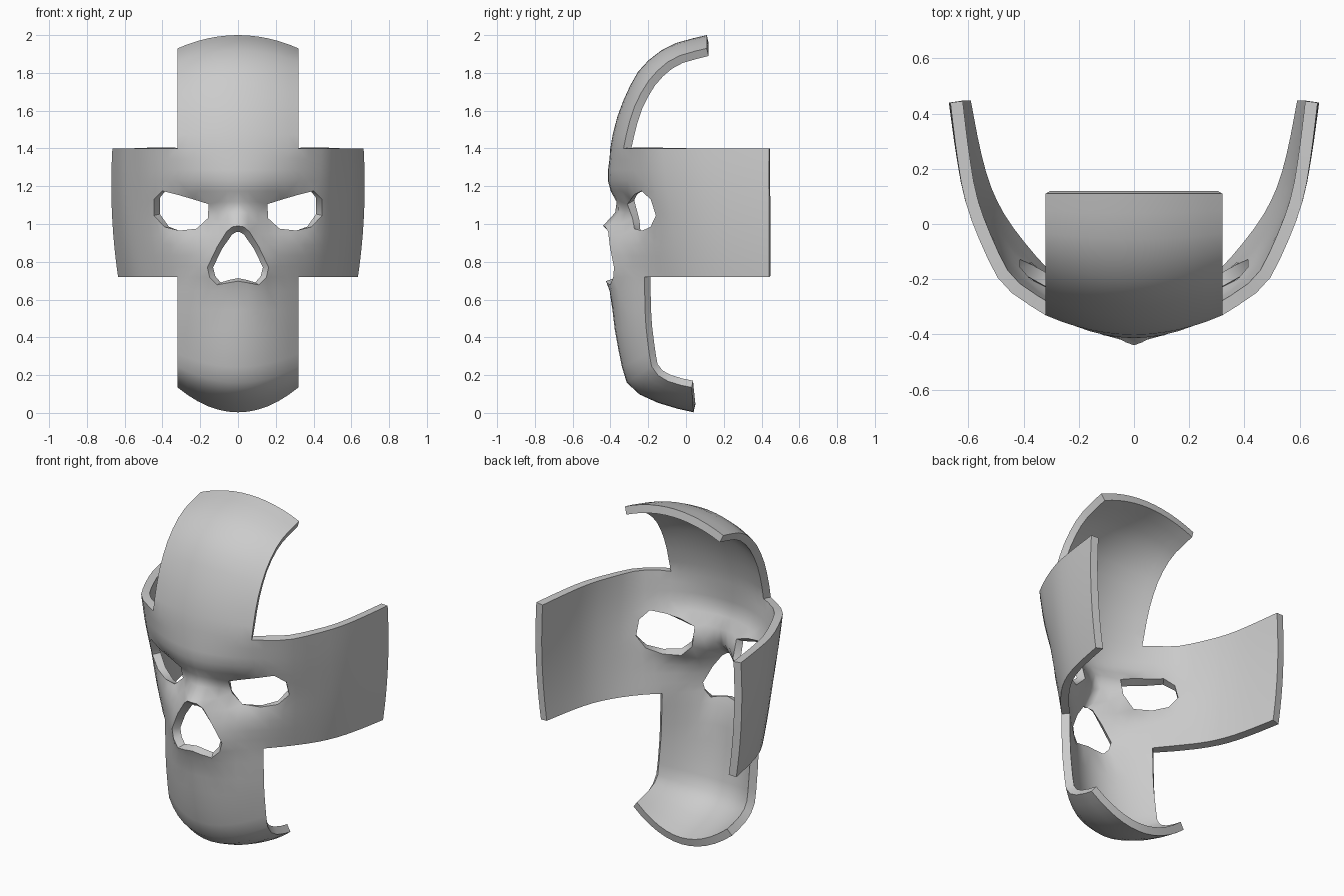
import bpy, math
from mathutils import Vector
from mathutils.geometry import delaunay_2d_cdt, intersect_point_line

if "Cube" in bpy.data.objects:
    bpy.data.objects.remove(bpy.data.objects["Cube"])

W, Z0, Z1 = 0.32, 0.72, 1.40      # strip half width, band bottom and top

# forehead and chin strips: (parameter, centre y, centre z, edge y, edge z)
UPPER = [(1.40, -.40, 1.40, -.33, 1.40), (1.53, -.375, 1.53, -.305, 1.52), (1.68, -.32, 1.68, -.26, 1.65),
         (1.85, -.235, 1.83, -.18, 1.78), (2.04, -.085, 1.945, -.06, 1.88), (2.24, .11, 2.0, .11, 1.93)]
LOWER = [(-.17, .04, .003, .03, .135), (0, -.14, .05, -.09, .165), (.16, -.30, .14, -.175, .23),
         (.33, -.35, .30, -.20, .36), (.50, -.385, .50, -.215, .50), (.72, -.40, .72, -.22, .72)]
# side band plan: (parameter, top x, top y, bottom x, bottom y)
BAND = [(.32, .32, -.33, .32, -.22), (.50, .47, -.225, .41, -.12), (.66, .55, -.08, .50, 0),
        (.83, .61, .08, .56, .12), (.99, .64, .24, .60, .26), (1.19, .665, .44, .635, .44)]

# openings in front view (right half)
EYE = [(.155, 1.105), (.16, 1.03), (.22, .975), (.31, .965), (.39, .985), (.445, 1.045),
       (.445, 1.13), (.40, 1.175), (.32, 1.155), (.235, 1.13)]
NOSE = [(0, .99), (0, .685), (.05, .675), (.11, .663), (.15, .715), (.162, .77),
        (.11, .88), (.06, .96), (.03, .985)]


def spline(table, p):
    """Smooth curve through the table rows at parameter p."""
    i = 0
    while i < len(table) - 2 and p > table[i + 1][0]:
        i += 1
    t = (p - table[i][0]) / (table[i + 1][0] - table[i][0])
    a, b = table[max(i - 1, 0)], table[min(i + 2, len(table) - 1)]
    out = []
    for k in range(1, 5):
        p0, p1, p2, p3 = a[k], table[i][k], table[i + 1][k], b[k]
        out.append(p1 + .5 * t * (p2 - p0 + t * (2*p0 - 5*p1 + 4*p2 - p3 + t * (3*(p1 - p2) + p3 - p0))))
    return out


def bump(x, z, cx, cz, sx, sz):
    return math.exp(-((x - cx) / sx) ** 2 - ((z - cz) / sz) ** 2)


def edge_distance(poly, p):
    best = 9
    for a, b in zip(poly[1:], poly[2:] + poly[:1]):
        a, b = Vector(a), Vector(b)
        f = max(0, min(1, intersect_point_line(p, a, b)[1]))
        best = min(best, (a.lerp(b, f) - p).length)
    return best


def inside(poly, p):
    hit = False
    for (x1, y1), (x2, y2) in zip(poly, poly[1:] + poly[:1]):
        if (y1 > p[1]) != (y2 > p[1]) and p[0] < x1 + (p[1] - y1) * (x2 - x1) / (y2 - y1):
            hit = not hit
    return hit


def surface(u, v):
    """Outer face of the mask at sheet position u, v."""
    t = (v - Z0) / (Z1 - Z0)
    if u <= W:
        if v > Z1:
            cy, cz, ey, ez = spline(UPPER, v)
        elif v < Z0:
            cy, cz, ey, ez = spline(LOWER, v)
        else:
            cy, cz, ey, ez = -.40, v, -.22 - .11 * t, v
        k = (u / W) ** 2
        x, y, z = u, cy + (ey - cy) * k, cz + (ez - cz) * k
    else:
        tx, ty, bx, by = spline(BAND, u)
        x = bx + (tx - bx) * t + .07 * t * (1 - t) * min(1, (u - W) / .5)
        y, z = by + (ty - by) * t, v
    # eye socket, brow, nose bridge, nose rim and tip
    y += .10 * bump(x, v, .22, 1.045, .15, .10)
    y += .03 * bump(x, v, 0, 1.10, .12, .06)
    y -= .015 * bump(x, v, 0, 1.25, .38, .09)
    y -= .025 * math.exp(-(edge_distance(NOSE, Vector((x, v))) / .05) ** 2)
    y -= .025 * bump(x, v, 0, .98, .06, .05)
    return Vector((x, y, z))


def sheet_u(x, z):
    lo, hi = 0, 1.19
    for _ in range(30):
        mid = (lo + hi) / 2
        lo, hi = (mid, hi) if surface(mid, z).x < x else (lo, mid)
    return lo


def steps(a, b, n):
    return [a + (b - a) * i / n for i in range(n + 1)]


# flat half sheet with the openings as fixed edges
holes = [[(sheet_u(x, z) if x > 0 else 0, z) for x, z in h] for h in (EYE, NOSE)]
verts, edges = [], []
for h in holes:
    n = len(verts)
    verts += [Vector(p) for p in h]
    edges += [(n + i, n + (i + 1) % len(h)) for i in range(len(h))]
inner, outer = steps(0, W, 6), steps(W, 1.19, 12)[1:]
mid_rows = steps(Z0, Z1, 12)
rows = steps(-.17, Z0, 10)[:-1] + mid_rows + steps(Z1, 2.24, 10)[1:]
for v in rows:
    for u in inner + (outer if v in mid_rows else []):
        p = Vector((u, v))
        if all(not inside(h, p) and min(edge_distance(h, p), (Vector(h[0]) - p).length) > .02 for h in holes):
            verts.append(p)
pts, _, tris, *_ = delaunay_2d_cdt(verts, edges, [], 0, 1e-5)

faces = []
for f in tris:
    c = sum((pts[i] for i in f), Vector((0, 0))) / len(f)
    in_cross = c.x < W or Z0 < c.y < Z1
    if in_cross and not any(inside(h, c) for h in holes):
        faces.append(list(f))
used = sorted({i for f in faces for i in f})
index = {i: k for k, i in enumerate(used)}
mesh = bpy.data.meshes.new("mask_shell")
mesh.from_pydata([surface(max(pts[i].x, 0), pts[i].y) for i in used], [],
                 [[index[i] for i in f] for f in faces])
mask = bpy.data.objects.new("mask_shell", mesh)
bpy.context.collection.objects.link(mask)

# mirror, thicken inward, smooth
mirror = mask.modifiers.new("mirror", 'MIRROR')
mirror.use_clip = True
solid = mask.modifiers.new("thickness", 'SOLIDIFY')
solid.thickness, solid.offset = .045, -1
solid.use_even_offset = True
bpy.context.view_layer.objects.active = mask
mask.select_set(True)
bpy.ops.object.convert(target='MESH')
bpy.ops.object.shade_smooth_by_angle(angle=math.radians(50))
